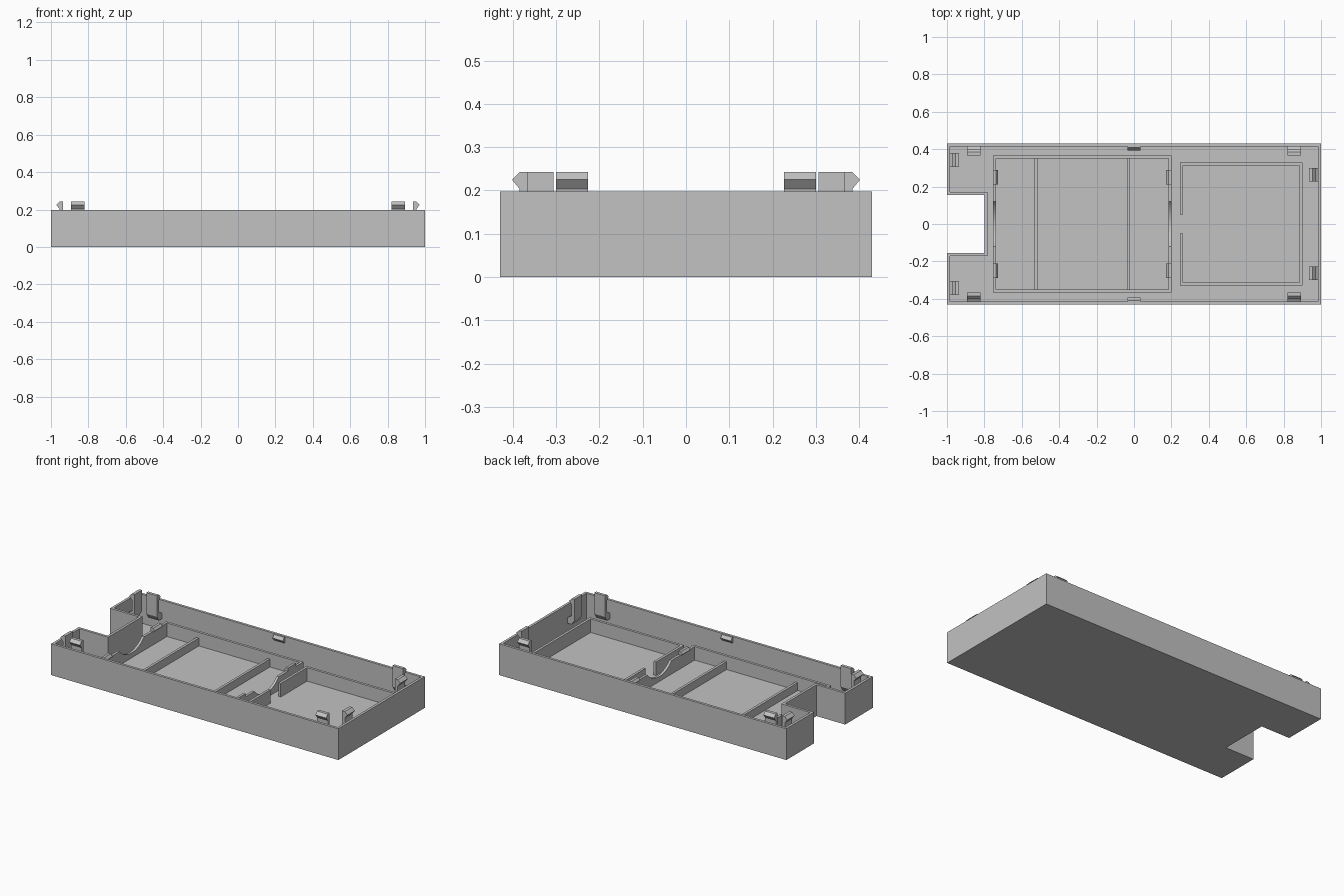
import bpy, bmesh, math
from mathutils import Vector

cube = bpy.data.objects.get("Cube")
if cube:
    bpy.data.objects.remove(cube, do_unlink=True)

grey = bpy.data.materials.new("matte grey")
grey.use_nodes = True
colour = (0.54, 0.54, 0.54, 1)
grey.diffuse_color = colour
grey.node_tree.nodes["Principled BSDF"].inputs["Base Color"].default_value = colour

RIM, FLOOR, WALL, RIB, T = 0.197, 0.015, 0.1, 0.065, 0.016
HX, HY = 1.0, 0.43


def finish(name, bm):
    bmesh.ops.recalc_face_normals(bm, faces=bm.faces)
    mesh = bpy.data.meshes.new(name)
    bm.to_mesh(mesh)
    bm.free()
    mesh.materials.append(grey)
    obj = bpy.data.objects.new(name, mesh)
    bpy.context.collection.objects.link(obj)
    return obj


def prism(name, points, along):
    """Extrude a closed flat polygon along a vector."""
    bm = bmesh.new()
    face = bm.faces.new([bm.verts.new(p) for p in points])
    ext = bmesh.ops.extrude_face_region(bm, geom=[face])
    verts = [g for g in ext["geom"] if isinstance(g, bmesh.types.BMVert)]
    bmesh.ops.translate(bm, verts=verts, vec=Vector(along))
    return finish(name, bm)


def box(name, x0, x1, y0, y1, z0, z1):
    pts = [(x0, y0, z0), (x1, y0, z0), (x1, y1, z0), (x0, y1, z0)]
    return prism(name, pts, (0, 0, z1 - z0))


def outline(inset):
    """Tray outline with the notch in its right end."""
    x, y, nx, ny = HX - inset, HY - inset, -0.8 + inset, 0.155 + inset
    return [(-x, -y), (x, -y), (x, y), (-x, y),
            (-x, ny), (nx, ny), (nx, -ny), (-x, -ny)]


# Outer tray, one closed shell with floor and rim
bm = bmesh.new()
loops = [[bm.verts.new((x, y, z)) for x, y in outline(i)]
         for i, z in ((0, 0), (0, RIM), (T, RIM), (T, FLOOR))]
for a, b in zip(loops, loops[1:]):
    for i in range(len(a)):
        j = (i + 1) % len(a)
        bm.faces.new((a[i], a[j], b[j], b[i]))
bm.faces.new(loops[0])
bm.faces.new(loops[-1])
finish("tray", bm)

# Large compartment: side walls and low dividers
LX0, LX1, LY = -0.755, 0.2, 0.365
for s, side in ((-1, "front"), (1, "back")):
    y0, y1 = sorted((s * LY, s * (LY - T)))
    box(f"large_compartment_{side}_wall", LX0, LX1, y0, y1, FLOOR, WALL)
for i, x in enumerate((-0.525, -0.03)):
    box(f"divider_{i + 1}", x - T / 2, x + T / 2, -LY + T, LY - T, FLOOR, RIB)

# Large compartment: end walls with a round saddle cut
R, CZ = 0.16, 0.205
half = math.acos((CZ - WALL) / R)
arc = [(R * math.sin(a), CZ - R * math.cos(a))
       for a in (half * (1 - k / 10) for k in range(21))]
profile = [(-LY, FLOOR), (LY, FLOOR), (LY, WALL)] + arc + [(-LY, WALL)]
for x, side in ((LX0, "right"), (LX1 - T, "left")):
    prism(f"large_compartment_{side}_wall", [(x, y, z) for y, z in profile], (T, 0, 0))

# Small hooks standing on the saddle walls
hook = [(0, 0.065), (T, 0.065), (T, 0.095), (0.028, 0.105), (T, 0.12), (0, 0.12)]
for x, d, side in ((LX0, 1, "right"), (LX1, -1, "left")):
    for y in (-0.25, 0.25):
        pts = [(x + d * u, y - 0.04, z) for u, z in hook]
        prism(f"inner_hook_{side}", pts, (0, 0.08, 0))

# Small compartment, its right wall split by a gap
SX0, SX1, SY = 0.245, 0.9, 0.33
for s, side in ((-1, "front"), (1, "back")):
    y0, y1 = sorted((s * SY, s * (SY - T)))
    box(f"small_compartment_{side}_wall", SX0, SX1, y0, y1, FLOOR, WALL)
    y0, y1 = sorted((s * SY, s * 0.052))
    box(f"small_compartment_{side}_stub", SX0, SX0 + T, y0, y1, FLOOR, WALL)
box("small_compartment_left_wall", SX1 - T, SX1, -SY, SY, FLOOR, WALL)

# Snap clips: u is the distance inwards from the outer face, z is height
clip = [(T, 0.08), (0.045, 0.08), (0.065, 0.11), (0.065, 0.243), (0.046, 0.243),
        (0.028, 0.225), (0.046, 0.203), (0.046, 0.135), (T, 0.115)]
for s, side in ((-1, "front"), (1, "back")):
    for x in (-0.857, 0.857):
        pts = [(x - 0.037, s * (HY - u), z) for u, z in clip]
        prism(f"{side}_clip", pts, (0.074, 0, 0))
    for d, y, end in ((-1, 0.343, "right"), (1, 0.263, "left")):
        pts = [(d * (HX - u), s * y - 0.037, z) for u, z in clip]
        prism(f"{end}_end_clip", pts, (0, 0.074, 0))

    # Catch bump in the middle of each long wall
    bump = [(T, 0.194), (0.022, 0.194), (0.036, 0.176), (T, 0.155)]
    pts = [(-0.036, s * (HY - u), z) for u, z in bump]
    prism(f"{side}_catch", pts, (0.072, 0, 0))
